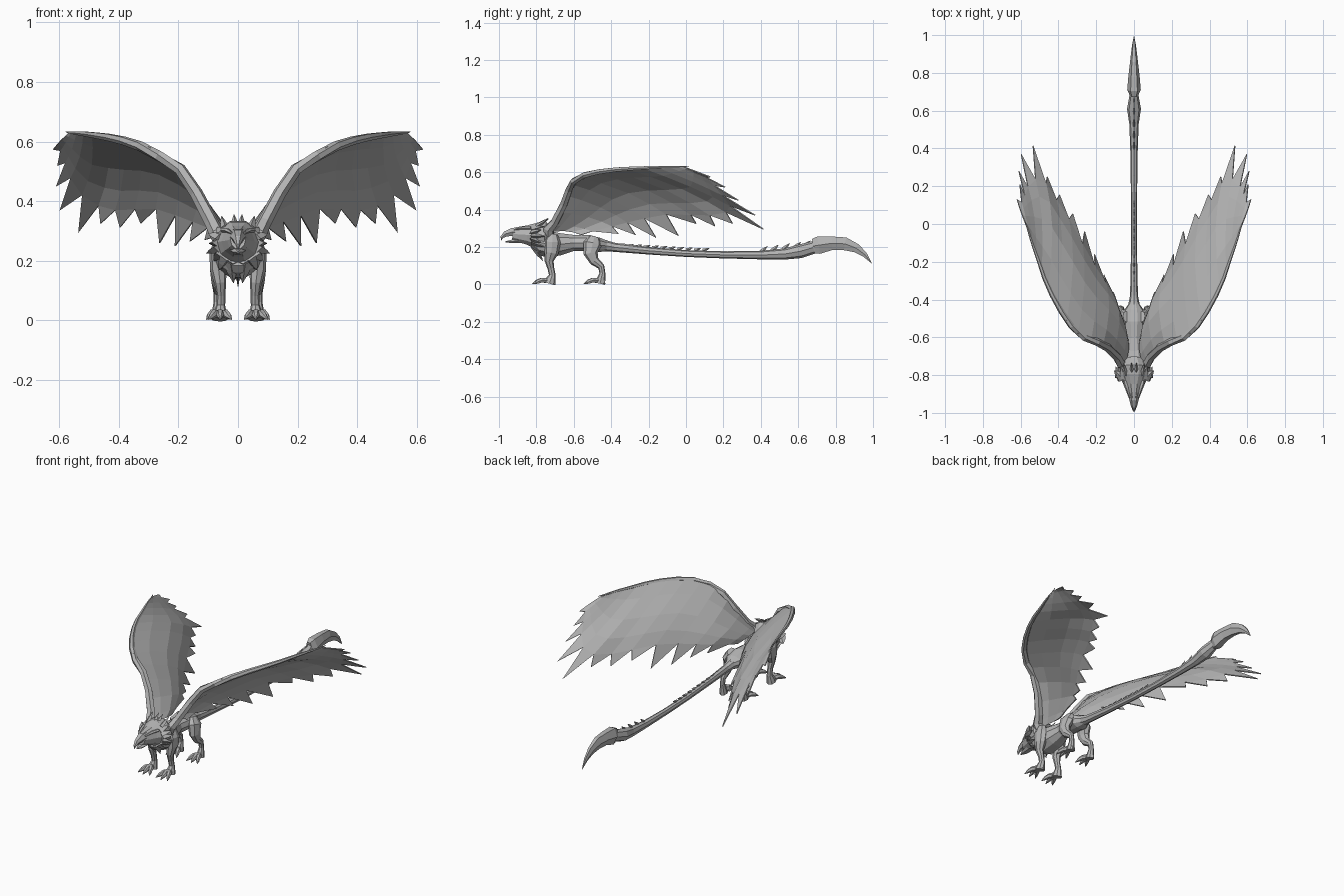
import bpy, bmesh, math
from mathutils import Vector as V

grey = bpy.data.materials.new("stone grey")
grey.diffuse_color = (0.46, 0.46, 0.46, 1)


def finish(name, bm, mirror=False, thick=0):
    bmesh.ops.recalc_face_normals(bm, faces=bm.faces)
    me = bpy.data.meshes.new(name)
    bm.to_mesh(me)
    bm.free()
    me.materials.append(grey)
    ob = bpy.data.objects.new(name, me)
    bpy.context.collection.objects.link(ob)
    if thick:
        m = ob.modifiers.new("thickness", 'SOLIDIFY')
        m.thickness = thick
        m.offset = 0
    if mirror:
        ob.modifiers.new("mirror", 'MIRROR')
    return ob


def add_tube(bm, rings, n=8):
    """Loft rings (x, y, z, half width in x, half depth) along their path."""
    pts = [V(r[:3]) for r in rings]
    loops = []
    for i, r in enumerate(rings):
        t = (pts[min(i + 1, len(pts) - 1)] - pts[max(i - 1, 0)]).normalized()
        side = V((1, 0, 0))
        side = (side - t * side.dot(t)).normalized()
        up = side.cross(t)
        loops.append([bm.verts.new(pts[i] + side * r[3] * math.cos(a) + up * r[4] * math.sin(a))
                      for a in (2 * math.pi * k / n for k in range(n))])
    for a, b in zip(loops, loops[1:]):
        for k in range(n):
            bm.faces.new((a[k], a[(k + 1) % n], b[(k + 1) % n], b[k]))
    bm.faces.new(loops[0])
    bm.faces.new(loops[-1])


def tube(name, rings, n=8, mirror=False):
    bm = bmesh.new()
    add_tube(bm, rings, n)
    return finish(name, bm, mirror)


def add_spike(bm, base, tip, w, d):
    b, t = V(base), V(tip)
    add_tube(bm, [(*b, w, d), (*b.lerp(t, 0.5), w * 0.7, d * 0.7), (*t, 0.001, 0.001)], 4)


# Body, from rump to chest
tube("body", [(0, -.42, .205, .026, .028), (0, -.46, .21, .055, .04), (0, -.52, .222, .058, .045),
              (0, -.60, .222, .046, .045), (0, -.67, .215, .066, .062), (0, -.735, .215, .086, .075),
              (0, -.785, .225, .075, .07), (0, -.81, .23, .05, .05)], 10)

# Head, beak and brows
tube("head", [(0, -.71, .25, .05, .05), (0, -.755, .257, .086, .08), (0, -.80, .26, .08, .074),
              (0, -.85, .265, .056, .054), (0, -.90, .268, .036, .042), (0, -.925, .272, .026, .034)], 10)
tube("upper_beak", [(0, -.89, .28, .033, .03), (0, -.93, .28, .025, .025), (0, -.965, .27, .016, .017),
                    (0, -.985, .252, .008, .009), (0, -.988, .235, .001, .001)], 6)
tube("lower_beak", [(0, -.88, .235, .028, .016), (0, -.93, .23, .02, .011), (0, -.965, .228, .003, .003)], 6)
tube("brow", [(.05, -.83, .302, .01, .008), (.037, -.87, .302, .01, .008),
              (.022, -.92, .293, .004, .004)], 5, True)

# Feather ruff swept back around the head
bm = bmesh.new()
for k in range(7):
    a = math.radians(-75 + 20 * k)
    c, s = math.cos(a), math.sin(a)
    r = 0.11 if k % 2 else 0.098
    add_spike(bm, (c * .065, -.82, .255 + s * .055), (c * r, -.755 - .02 * (k % 2), .25 + s * r * .9), .025, .014)
for x, z in ((.05, .35), (.012, .355)):
    add_spike(bm, (x * .9, -.80, .31), (x * 1.1, -.735, z), .014, .012)
add_spike(bm, (.025, -.81, .20), (.015, -.765, .125), .025, .018)
finish("ruff", bm, True)

# Shoulder and hip muscles run into the legs
tube("front_leg", [(.058, -.715, .265, .022, .03), (.066, -.715, .225, .03, .045), (.066, -.72, .17, .028, .038),
                   (.06, -.732, .125, .02, .024), (.057, -.722, .085, .015, .018), (.058, -.715, .05, .015, .018),
                   (.06, -.725, .022, .022, .028), (.06, -.73, .004, .026, .032)], 8, True)
tube("hind_leg", [(.042, -.49, .25, .018, .03), (.06, -.50, .215, .03, .05), (.068, -.51, .165, .026, .038),
                  (.069, -.49, .125, .02, .026), (.069, -.453, .095, .014, .018), (.069, -.447, .06, .013, .016),
                  (.069, -.455, .025, .019, .024), (.069, -.46, .004, .022, .028)], 8, True)

# Toes with hooked claws
bm = bmesh.new()
for x, y, reach in ((.06, -.735, .08), (.069, -.465, .075)):
    for deg in (-26, 0, 26, 170):
        a = math.radians(deg)
        d = V((math.sin(a), -math.cos(a), 0)) * (reach if deg < 90 else .03)
        p = V((x, y, 0))
        add_tube(bm, [(*(p + V((0, 0, .02))), .014, .016), (*(p + d * .5 + V((0, 0, .023))), .014, .014),
                      (*(p + d * .78 + V((0, 0, .015))), .011, .012), (*(p + d * 1.1 + V((0, 0, .003))), .002, .002)], 6)
finish("toes", bm, True)

# Tail and its curved blade
tube("tail", [(0, -.45, .21, .035, .032), (0, -.38, .198, .021, .024), (0, -.2, .18, .017, .02),
              (0, 0, .165, .016, .018), (0, .2, .158, .017, .019), (0, .4, .157, .02, .023),
              (0, .53, .163, .025, .03), (0, .61, .177, .037, .037), (0, .68, .197, .024, .034),
              (0, .72, .21, .018, .03)], 8)
tube("tail_blade", [(0, .68, .205, .022, .045), (0, .71, .21, .036, .054), (0, .78, .22, .03, .042),
                    (0, .85, .217, .022, .04), (0, .91, .194, .015, .028), (0, .955, .16, .009, .016),
                    (0, .993, .113, .001, .001)], 6)

# Small ridge plates along the tail, taller spines near the blade
bm = bmesh.new()
for k in range(17):
    y = -.36 + .045 * k
    z = .215 - .06 * min(y + .36, .4) if y < .1 else .176
    add_spike(bm, (0, y, z - .01), (0, y + .035, z + .002), .006, .01)
for y in (.40, .46, .52, .58, .63):
    z = .178 + .13 * (y - .4)
    add_spike(bm, (0, y, z - .006), (0, y + .035, z + .026), .006, .012)
finish("spines", bm)

# Wing spars: leading edge point, feather tip, notch depth fraction
spars = [((.05, -.74, .28), (.052, -.56, .265), .9), ((.09, -.715, .345), (.11, -.36, .27), .78),
         ((.14, -.665, .44), (.16, -.27, .265), .76), ((.195, -.635, .52), (.21, -.16, .25), .74),
         ((.265, -.61, .562), (.262, -.04, .26), .74), ((.33, -.55, .595), (.325, .055, .325), .84),
         ((.385, -.47, .612), (.395, .155, .312), .88), ((.435, -.38, .622), (.46, .25, .325), .86),
         ((.475, -.29, .627), (.535, .415, .295), .76), ((.505, -.20, .63), (.598, .37, .37), .72),
         ((.53, -.13, .632), (.61, .28, .45), .72), ((.55, -.07, .632), (.605, .21, .52), .72),
         ((.565, -.02, .632), (.62, .13, .575), .75)]
tips = [V(s[1]) for s in spars]
notch = [s[2] for s in spars]
spars = [(V(a), V(b)) for a, b, c in spars]
n = len(spars)
edges = [spars[0]] + [((a[0] + b[0]) / 2, (a[1] + b[1]) / 2) for a, b in zip(spars, spars[1:])] + [spars[-1]]
depth = [notch[0]] + [(a + b) / 2 for a, b in zip(notch, notch[1:])] + [notch[-1]]

# Feathered wing sheet, arched between leading edge and tips
bm = bmesh.new()
cols = []
for i, (lead, tip) in enumerate(edges):
    span = edges[min(i + 1, n)][0] - edges[max(i - 1, 0)][0]
    out = span.cross(tip - lead).normalized()
    if out.z < 0:
        out = -out
    bulge = .15 * min((tip - lead).length, .35) * (1 if i < 9 else max(.1, 1 - .25 * (i - 8)))
    cols.append([bm.verts.new(lead.lerp(tip, v) + out * bulge * math.sin(math.pi * v))
                 for v in (depth[i] * f for f in (0, .25, .55, .8, 1))])
for k in range(n):
    a, b = cols[k], cols[k + 1]
    for j in range(4):
        bm.faces.new((a[j], a[j + 1], b[j + 1], b[j]))
    # each feather ends in a narrow point
    tip = bm.verts.new(tips[k])
    mid = bm.verts.new(a[4].co.lerp(b[4].co, .5).lerp(tip.co, .3))
    for tri in ((a[4], tip, mid), (mid, tip, b[4]), (a[4], mid, b[4])):
        bm.faces.new(tri)
finish("wing", bm, True, .006)

# Wing arm along the leading edge
arm = [(.05, -.735, .25, .026, .035), (.072, -.735, .295, .026, .03)]
for i, (lead, tip) in enumerate(spars[1:]):
    r = .024 - .0018 * i
    arm.append((lead.x, lead.y + r * .5, lead.z - r * .6, r, r))
arm.append((.578, .015, .632, .001, .001))
tube("wing_arm", arm, 6, True)
